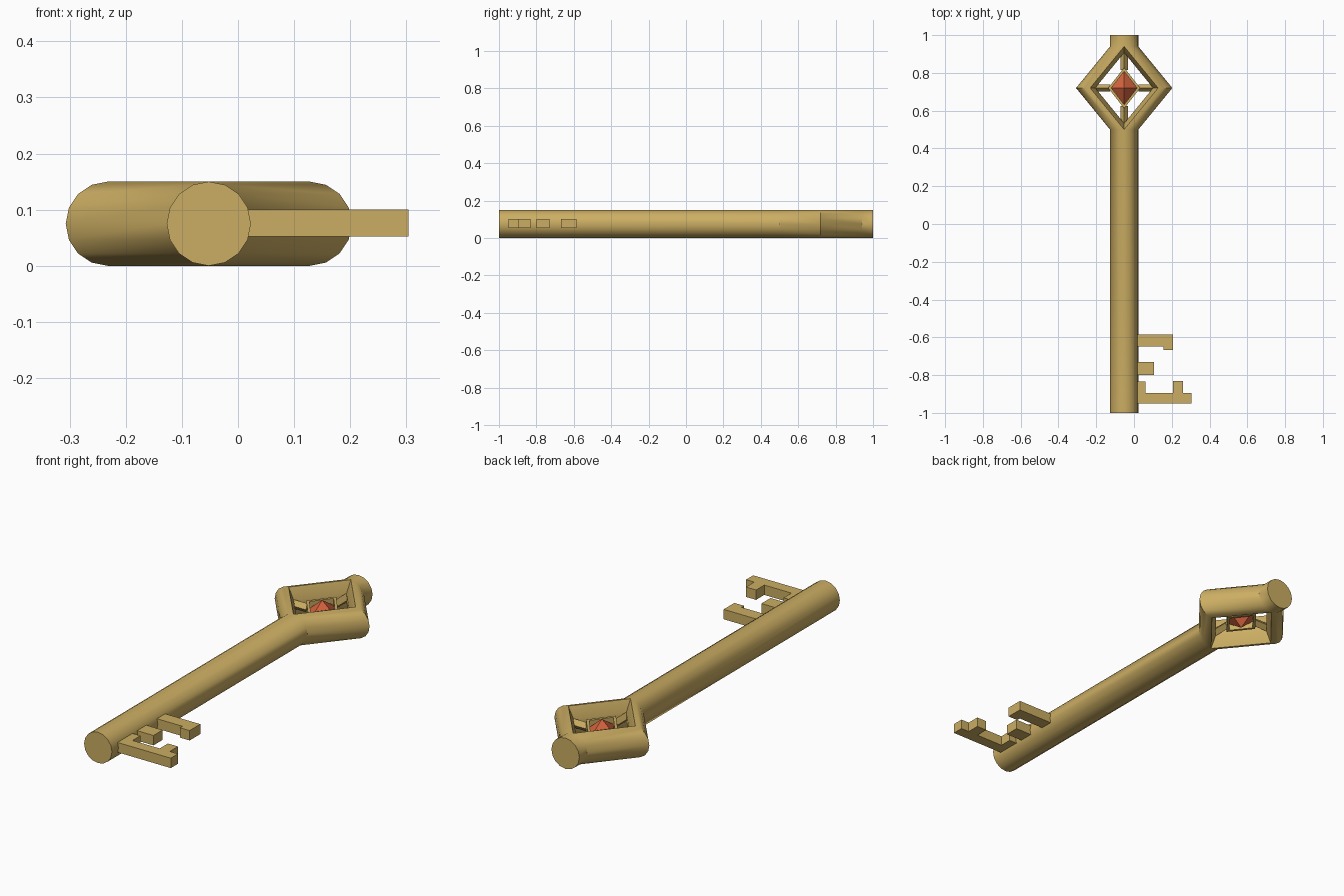
import bpy, bmesh, math
from mathutils import Matrix

if "Cube" in bpy.data.objects:
    bpy.data.objects.remove(bpy.data.objects["Cube"])

CX, CY, CZ, R = -0.052, 0.72, 0.075, 0.075   # head centre and shaft radius


def material(name, rgb):
    m = bpy.data.materials.new(name)
    m.diffuse_color = (*rgb, 1)
    m.use_nodes = True
    m.node_tree.nodes["Principled BSDF"].inputs["Base Color"].default_value = m.diffuse_color
    return m


gold = material("antique gold", (0.60, 0.42, 0.125))
red = material("orange red gem", (0.68, 0.13, 0.05))


def finish(bm, name, mat, smooth=False):
    bmesh.ops.remove_doubles(bm, verts=bm.verts, dist=1e-4)
    bmesh.ops.recalc_face_normals(bm, faces=bm.faces)
    me = bpy.data.meshes.new(name)
    bm.to_mesh(me)
    bm.free()
    me.materials.append(mat)
    ob = bpy.data.objects.new(name, me)
    bpy.context.collection.objects.link(ob)
    if smooth:
        bpy.ops.object.select_all(action='DESELECT')
        bpy.context.view_layer.objects.active = ob
        ob.select_set(True)
        bpy.ops.object.shade_smooth_by_angle(angle=math.radians(35))
    return ob


def diamond(bm, hx, hy, z):
    return [bm.verts.new((CX + a * hx, CY + b * hy, z))
            for a, b in ((1, 0), (0, 1), (-1, 0), (0, -1))]


def bridge(bm, loops, closed=True):
    for a, b in zip(loops, loops[1:]):
        n = len(a)
        for i in range(n if closed else n - 1):
            j = (i + 1) % n
            bm.faces.new((a[i], a[j], b[j], b[i]))


# Shaft whose two halves split apart around a diamond opening
bm = bmesh.new()
for side in (-1, 1):
    loops = []
    for y, off in ((-1, 0), (0.5, 0), (CY, 0.18), (0.94, 0), (1, 0)):
        loops.append([bm.verts.new((CX + side * (off + R * math.sin(math.pi * i / 8)), y,
                                    CZ + R * math.cos(math.pi * i / 8))) for i in range(9)])
    bridge(bm, loops, closed=False)
bmesh.ops.remove_doubles(bm, verts=bm.verts, dist=1e-4)
for y in (-1, 1):   # end caps
    bmesh.ops.contextual_create(bm, geom=[e for e in bm.edges if e.is_boundary and
                                          all(abs(v.co.y - y) < 1e-4 for v in e.verts)])
# bevelled wall of the opening
bridge(bm, [diamond(bm, 0.18 * k, 0.22 * k, z)
            for k, z in ((1, 0.15), (0.85, 0.095), (0.85, 0.055), (1, 0))])
finish(bm, "key_shaft_and_bow", gold, smooth=True)

# Diamond setting around the gem
bm = bmesh.new()
z0, z1 = CZ - 0.035, CZ + 0.035
bridge(bm, [diamond(bm, *s) for s in ((0.085, 0.108, z0), (0.085, 0.108, z1),
                                      (0.068, 0.088, z1), (0.068, 0.088, z0),
                                      (0.085, 0.108, z0))])
finish(bm, "gem_setting", gold)

# Four ridged spokes holding the setting
for n, (dx, dy, a, b) in enumerate(((1, 0, 0.075, 0.175), (-1, 0, 0.075, 0.175),
                                    (0, 1, 0.095, 0.21), (0, -1, 0.095, 0.21))):
    bm = bmesh.new()
    loops = [[bm.verts.new((CX + dx * t + dy * u, CY + dy * t + dx * u, CZ + w))
              for u, w in ((0.019, 0), (0, 0.022), (-0.019, 0), (0, -0.022))] for t in (a, b)]
    bridge(bm, loops)
    for l in loops:
        bm.faces.new(l)
    finish(bm, f"spoke_{n + 1}", gold)

# Octahedral gem
bm = bmesh.new()
ring = diamond(bm, 0.07, 0.09, CZ)
for z in (CZ + 0.06, CZ - 0.06):
    tip = bm.verts.new((CX, CY, z))
    for i in range(4):
        bm.faces.new((ring[i], ring[(i + 1) % 4], tip))
finish(bm, "gem", red)

# Key teeth, extruded from flat outlines
X = 0.005
teeth = {
    "upper_tooth": [(X, -0.585), (X, -0.648), (0.155, -0.648), (0.155, -0.667),
                    (0.207, -0.667), (0.207, -0.585)],
    "middle_tooth": [(X, -0.73), (X, -0.80), (0.106, -0.80), (0.106, -0.73)],
    "lower_tooth": [(X, -0.835), (X, -0.95), (0.304, -0.95), (0.304, -0.895), (0.26, -0.895),
                    (0.26, -0.832), (0.206, -0.832), (0.206, -0.895), (0.06, -0.895),
                    (0.06, -0.835)],
}
for name, pts in teeth.items():
    bm = bmesh.new()
    f = bm.faces.new([bm.verts.new((x, y, 0.052)) for x, y in pts])
    ext = bmesh.ops.extrude_face_region(bm, geom=[f], use_keep_orig=True)
    bmesh.ops.translate(bm, vec=(0, 0, 0.048),
                        verts=[g for g in ext["geom"] if isinstance(g, bmesh.types.BMVert)])
    finish(bm, name, gold)
